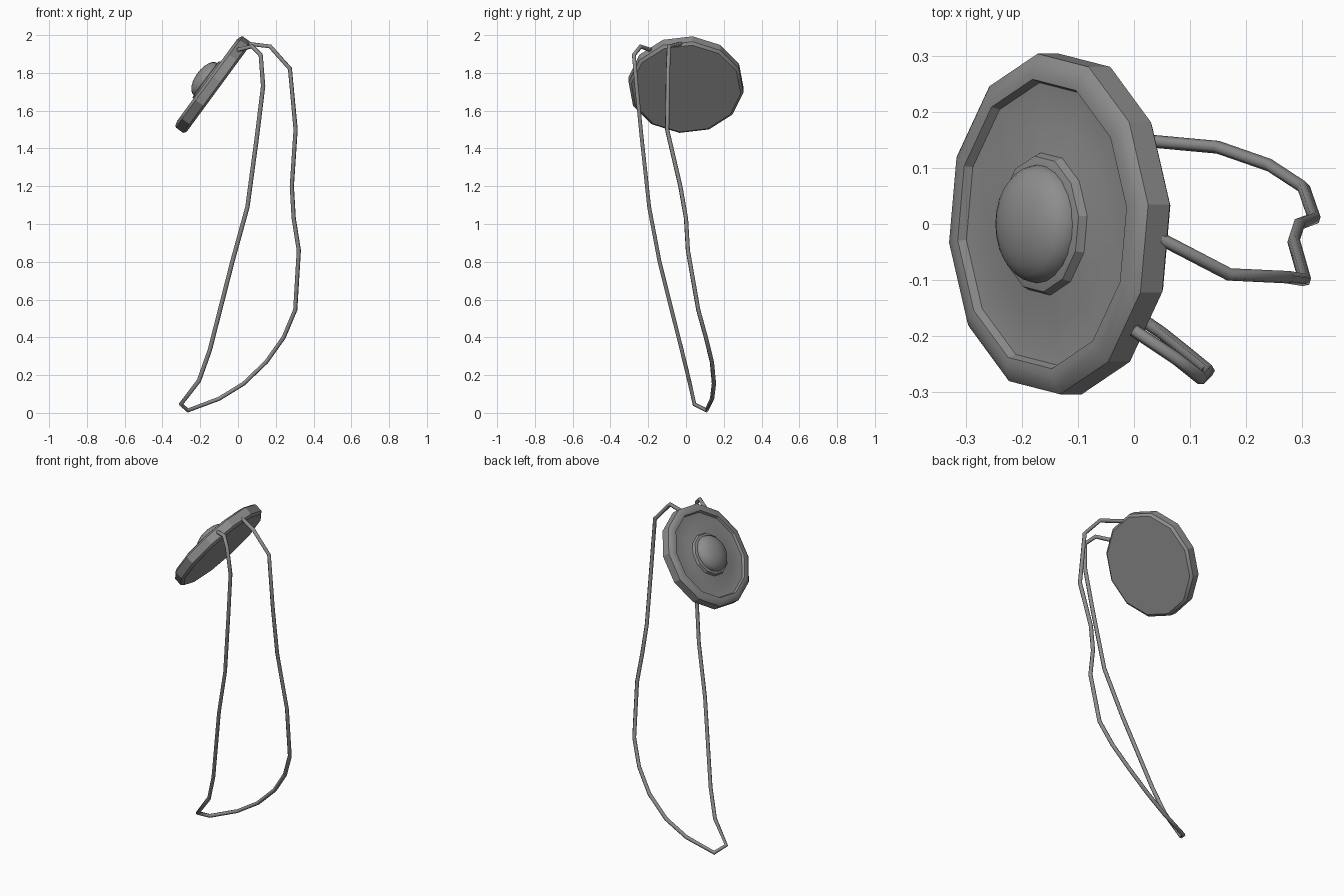
import bpy, bmesh, math
from mathutils import Matrix, Vector

if "Cube" in bpy.data.objects:
    bpy.data.objects.remove(bpy.data.objects["Cube"])

# Tilted frame of the disc: u runs up its face, v along y, n out of the face
ORIGIN = Vector((-0.115, 0, 1.725))
U = Vector((0.592, 0, 0.806))
V = Vector((0, 1, 0))
N = Vector((-0.806, 0, 0.592))
FRAME = Matrix((U, V, N)).transposed().to_4x4()
FRAME.translation = ORIGIN

# Dark grey shared by every part
dark = bpy.data.materials.new("dark_grey")
dark.diffuse_color = (0.27, 0.27, 0.27, 1)
dark.use_nodes = True
dark.node_tree.nodes["Principled BSDF"].inputs["Base Color"].default_value = dark.diffuse_color


def lathe(name, profile, sides, turn=0.0, squash=1.0, angle=25):
    """Revolve (radius, height) points around the disc axis."""
    bm = bmesh.new()
    rings = []
    for r, h in profile:
        if r == 0:
            rings.append([bm.verts.new((0, 0, h))] * sides)
            continue
        ring = []
        for i in range(sides):
            a = turn + 2 * math.pi * i / sides
            ring.append(bm.verts.new((r * math.cos(a) * squash, r * math.sin(a), h)))
        rings.append(ring)
    for lo, hi in zip(rings, rings[1:]):
        for i in range(sides):
            j = (i + 1) % sides
            quad = list(dict.fromkeys((lo[i], lo[j], hi[j], hi[i])))
            bm.faces.new(quad)
    bmesh.ops.recalc_face_normals(bm, faces=bm.faces)
    bm.transform(FRAME)
    mesh = bpy.data.meshes.new(name)
    bm.to_mesh(mesh)
    bm.free()
    mesh.materials.append(dark)
    obj = bpy.data.objects.new(name, mesh)
    bpy.context.collection.objects.link(obj)
    bpy.ops.object.select_all(action='DESELECT')
    obj.select_set(True)
    bpy.context.view_layer.objects.active = obj
    bpy.ops.object.shade_smooth_by_angle(angle=math.radians(angle))
    return obj


# Twelve-sided disc: flat back, bevelled rim, shallow dish, raised centre ring
lathe("medallion_disc", [
    (0, -0.014), (0.291, -0.014), (0.306, -0.002), (0.306, 0.046), (0.295, 0.055),
    (0.274, 0.061), (0.260, 0.061), (0.254, 0.046), (0.235, 0.044),
    (0.18, 0.046), (0.128, 0.053), (0.122, 0.068), (0.106, 0.072), (0, 0.072)],
    12, math.radians(6.5), 0.985)

# Smooth domed stone in the centre
dome = [(0.106 * math.cos(t), 0.070 + 0.054 * math.sin(t))
        for t in (math.radians(90) * k / 6 for k in range(6))]
lathe("centre_dome", [(0, 0.060), (0.106, 0.060)] + dome + [(0, 0.124)],
      24, angle=50)

# Hanging cord, from one side of the rim down and back to the other
path = [
    (.045, -.025, 1.955), (.17, -.09, 1.94), (.275, -.095, 1.822),
    (.305, -.10, 1.50), (.285, -.03, 1.20), (.295, 0, 1.03),
    (.322, .01, .86), (.303, .065, .545), (.242, .105, .40),
    (.15, .137, .27), (.03, .148, .155), (-.10, .138, .075),
    (-.265, .108, .013), (-.303, .045, .045), (-.207, .017, .17),
    (-.15, -.022, .33), (-.03, -.14, .80), (.05, -.195, 1.09),
    (.10, -.235, 1.46), (.133, -.262, 1.73), (.12, -.276, 1.895),
    (.075, -.24, 1.94), (0, -.19, 1.922)]
curve = bpy.data.curves.new("cord", 'CURVE')
curve.dimensions = '3D'
curve.bevel_depth = 0.0115
curve.bevel_resolution = 1
curve.use_fill_caps = True
curve.materials.append(dark)
spline = curve.splines.new('POLY')
spline.points.add(len(path) - 1)
for point, co in zip(spline.points, path):
    point.co = (*co, 1)
spline.use_smooth = True
bpy.context.collection.objects.link(bpy.data.objects.new("cord", curve))
